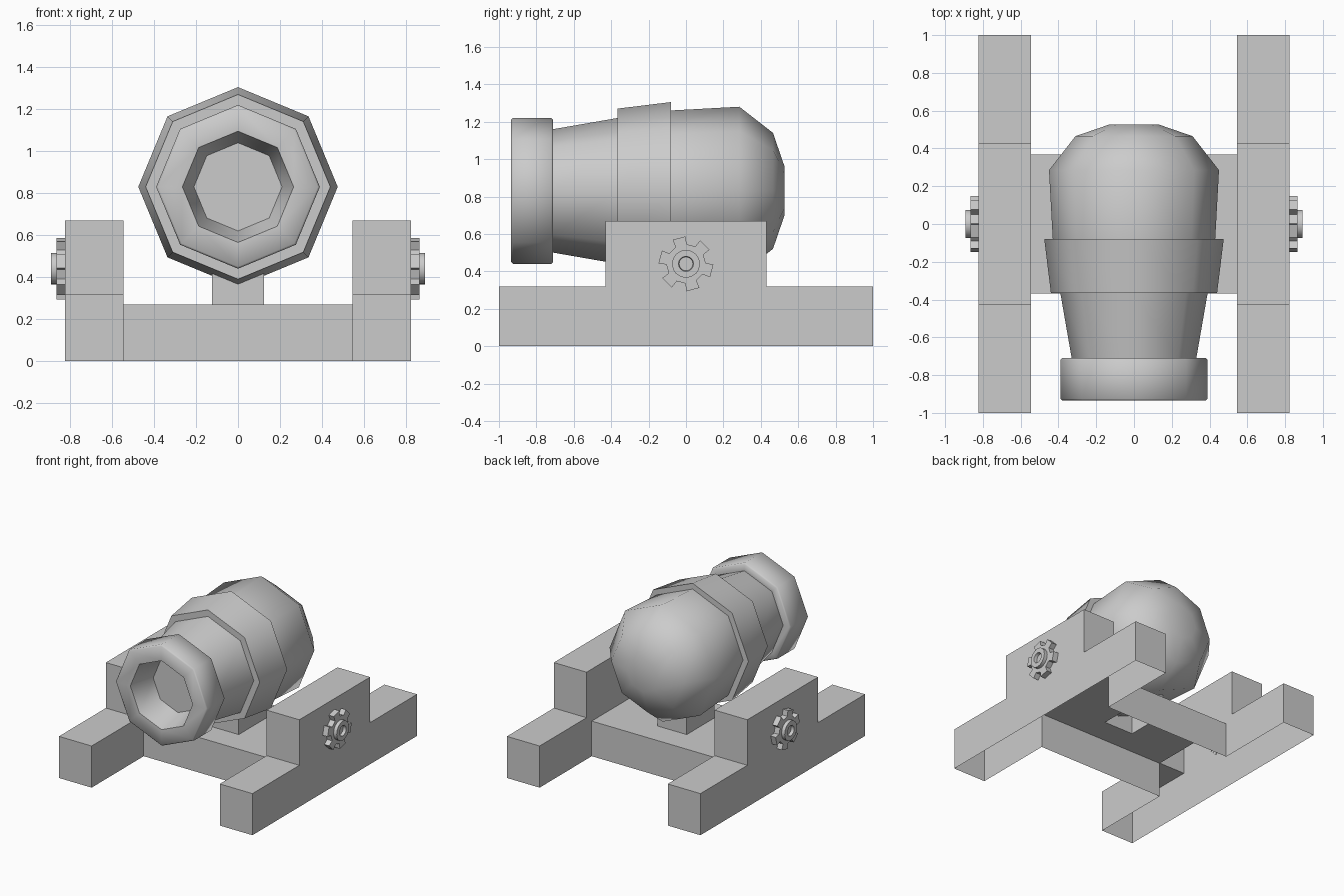
import bpy, bmesh, math

if "Cube" in bpy.data.objects:
    bpy.data.objects.remove(bpy.data.objects["Cube"])


def finish(name, bm, mirror=False, smooth=None):
    bmesh.ops.remove_doubles(bm, verts=bm.verts, dist=1e-5)
    bmesh.ops.recalc_face_normals(bm, faces=bm.faces)
    mesh = bpy.data.meshes.new(name)
    bm.to_mesh(mesh)
    bm.free()
    ob = bpy.data.objects.new(name, mesh)
    bpy.context.collection.objects.link(ob)
    if mirror:
        ob.modifiers.new("mirror", 'MIRROR')
    if smooth:
        bpy.ops.object.select_all(action='DESELECT')
        ob.select_set(True)
        bpy.context.view_layer.objects.active = ob
        bpy.ops.object.shade_smooth_by_angle(angle=math.radians(smooth))
    return ob


def loft(bm, loops, cap_start=False, cap_end=False, skip=()):
    """Join closed point loops with quads; skip holds (loop, side) pairs left open."""
    rings = [[bm.verts.new(p) for p in loop] for loop in loops]
    for k, (a, b) in enumerate(zip(rings, rings[1:])):
        n = len(a)
        for i in range(n):
            if (k, i) not in skip:
                j = (i + 1) % n
                bm.faces.new((a[i], a[j], b[j], b[i]))
    if cap_start:
        bm.faces.new(rings[0])
    if cap_end:
        bm.faces.new(rings[-1])


# barrel: eight-sided lathe along y, from bore floor round to the rear dome
AXIS_Z = 0.83
profile = [(-0.73, 0.21), (-0.93, 0.265), (-0.935, 0.38), (-0.925, 0.39),
           (-0.72, 0.39), (-0.71, 0.38), (-0.71, 0.33), (-0.365, 0.39),
           (-0.365, 0.44), (-0.08, 0.475), (-0.08, 0.43), (0.285, 0.45),
           (0.465, 0.31), (0.527, 0.13)]
bm = bmesh.new()
loft(bm, [[(r * math.cos(i * math.pi / 4), y, AXIS_Z + r * math.sin(i * math.pi / 4))
           for i in range(8)] for y, r in profile], True, True)
finish("barrel", bm, smooth=50)

# side rails: stepped hollow blocks, open underneath and where the crossbeam enters
outline = [(-1, 0), (-1, 0.32), (-0.43, 0.32), (-0.43, 0.67),
           (0.43, 0.67), (0.43, 0.32), (1, 0.32), (1, 0)]
notch = [(0.367, 0), (0.367, 0.27), (-0.367, 0.27), (-0.367, 0)]
XI, XO = 0.545, 0.823
bm = bmesh.new()
loft(bm, [[(x, y, z) for y, z in outline] for x in (XI, XO)],
     cap_end=True, skip={(0, 7)})
bm.faces.new([bm.verts.new((XI, y, z)) for y, z in outline + notch])
finish("side_rails", bm, mirror=True)


# crossbeam with central post, hollow and open underneath
def rect(x, y, z):
    return [(-x, -y, z), (x, -y, z), (x, y, z), (-x, y, z)]


bm = bmesh.new()
loft(bm, [rect(XI, 0.367, 0), rect(XI, 0.367, 0.27),
          rect(0.125, 0.17, 0.27), rect(0.125, 0.17, 0.48)],
     cap_end=True, skip={(0, 1), (0, 3)})
finish("crossbeam_and_post", bm)

# cog plates on the outer rail faces
GZ = 0.44


def polar(x, r, deg):
    a = math.radians(deg)
    return (x, r * math.cos(a), GZ + r * math.sin(a))


bm = bmesh.new()
teeth = [(r, 105 + 60 * k + d) for k in range(6)
         for r, d in ((0.105, -17), (0.147, -14), (0.147, 14), (0.105, 17))]
loft(bm, [[polar(x, r, d) for r, d in teeth] for x in (0.82, 0.865)], cap_end=True)
finish("cogs", bm, mirror=True)

# cog hubs with a recessed centre
bm = bmesh.new()
hub = [(0.86, 0.075), (0.892, 0.075), (0.892, 0.04), (0.868, 0.037)]
loft(bm, [[polar(x, r, i * 22.5) for i in range(16)] for x, r in hub], cap_end=True)
finish("cog_hubs", bm, mirror=True, smooth=40)
